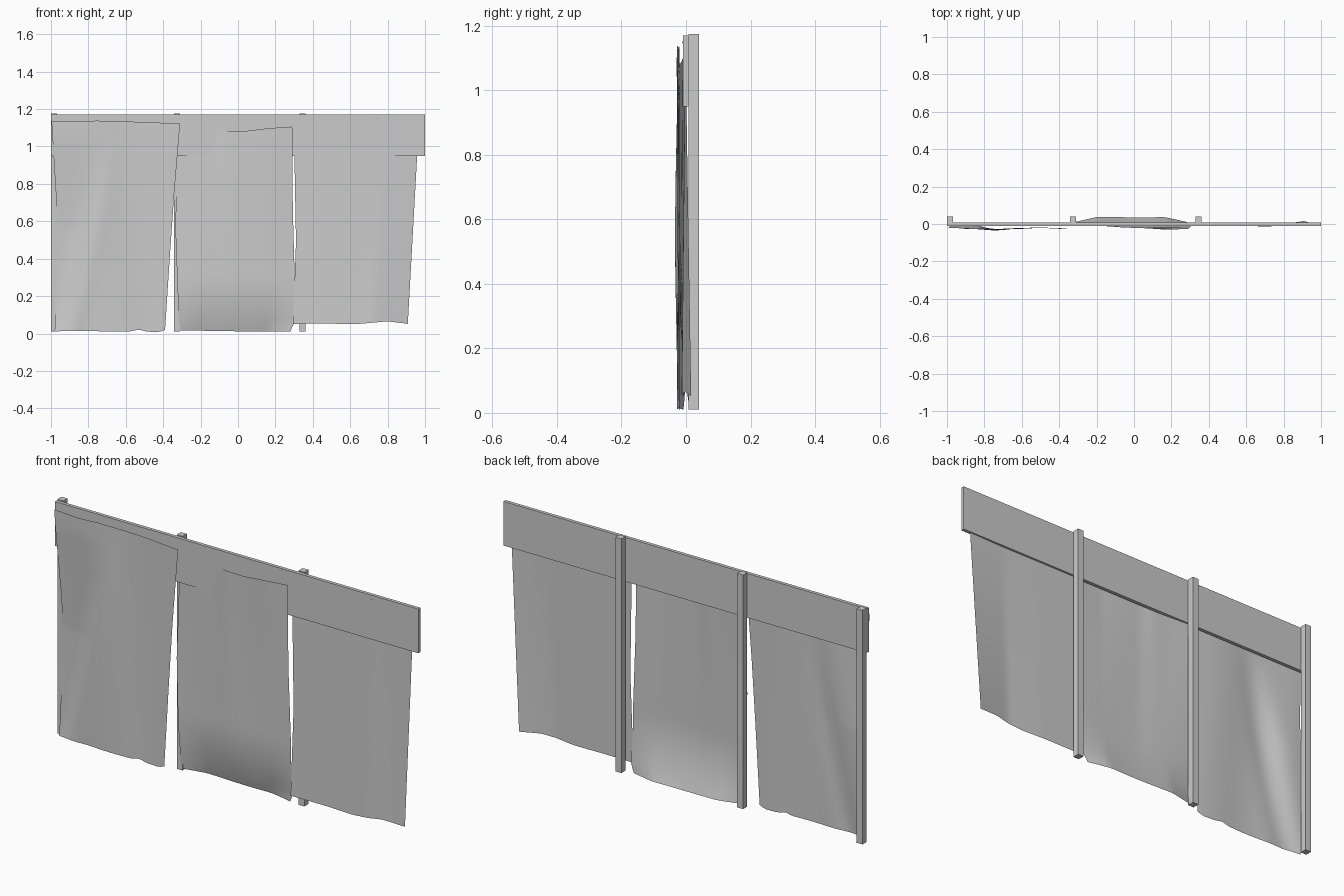
import bpy, bmesh, math
from math import sin, exp

cube = bpy.data.objects.get("Cube")
if cube:
    bpy.data.objects.remove(cube, do_unlink=True)

grey = bpy.data.materials.new("plain_grey")
grey.use_nodes = True
GREY = (0.6, 0.6, 0.6, 1)
grey.diffuse_color = GREY
grey.node_tree.nodes["Principled BSDF"].inputs["Base Color"].default_value = GREY


def finish(name, bm):
    mesh = bpy.data.meshes.new(name)
    bm.to_mesh(mesh)
    bm.free()
    mesh.materials.append(grey)
    ob = bpy.data.objects.new(name, mesh)
    bpy.context.collection.objects.link(ob)
    return ob


def box(name, lo, hi):
    bm = bmesh.new()
    bmesh.ops.create_cube(bm, size=1)
    for v in bm.verts:
        v.co = [a + (b - a) * (c + 0.5) for a, b, c in zip(lo, hi, v.co)]
    return finish(name, bm)


def lerp(points, t):
    """Piecewise linear value through (position, value) points."""
    for (a, p), (b, q) in zip(points, points[1:]):
        if t <= b:
            return p + (q - p) * max(0, (t - a) / (b - a))
    return points[-1][1]


def sheet(name, left, right, top, bottom, depth, nu=32, nv=48):
    """Hanging cloth: side edges give x by height share, hems give z by width share."""
    bm = bmesh.new()
    rows = []
    for j in range(nv + 1):
        v = j / nv
        row = []
        for i in range(nu + 1):
            u = i / nu
            x = lerp(left, v) * (1 - u) + lerp(right, v) * u
            z = lerp(bottom, u) * (1 - v) + lerp(top, u) * v
            row.append(bm.verts.new((x, depth(u, v, x, z), z)))
        rows.append(row)
    for a, b in zip(rows, rows[1:]):
        for i in range(nu):
            bm.faces.new((a[i], a[i + 1], b[i + 1], b[i])).smooth = True
    return finish(name, bm)


# Frame: top board and three posts behind it
box("top_board", (-1, -0.01, 0.95), (1, 0.007, 1.17))
for side, x in (("right", -1), ("middle", -0.342), ("left", 0.328)):
    box(side + "_post", (x, 0.007, 0.01), (x + 0.032, 0.04, 1.175))


# Right-hand cloth, in front of the board, with a diagonal fold at its outer edge
def right_depth(u, v, x, z):
    fold = -0.97 + 0.23 * min(1, z) ** 0.8
    d = x - fold
    fade = min(1, max(0, (1.05 - z) / 0.5))
    tuck = 0.026 / (1 + exp(d / 0.025)) * fade
    return -0.024 + tuck - 0.008 * exp(-((d - 0.07) / 0.06) ** 2) * fade + 0.004 * sin(9 * u + 2 * v)


sheet("right_cloth",
      [(0, -0.98), (0.3, -0.973), (0.6, -0.97), (1, -0.997)],
      [(0, -0.39), (0.35, -0.365), (0.65, -0.342), (1, -0.31)],
      [(0, 1.135), (0.2, 1.132), (0.35, 1.138), (0.75, 1.13), (1, 1.122)],
      [(0, 0.01), (0.1, 0.015), (0.4, 0.012), (0.7, 0.012), (0.76, 0.022), (0.83, 0.01), (0.95, 0.008), (1, 0.02)],
      right_depth)


# Middle cloth, its outer top corner tucked behind the board and its hem swept back
def middle_depth(u, v, x, z):
    sweep = max(0, 1 - z / 0.32) ** 2 * 0.055 * lerp([(0, 0.5), (0.2, 1), (0.8, 1), (1, 0.45)], u)
    top = lerp([(0, 0.003), (0.33, -0.008), (0.45, -0.02), (0.8, -0.03), (1, -0.024)], u)
    return -0.014 * (1 - v) + top * v + sweep + 0.002 * sin(8 * u + 3 * v)


sheet("middle_cloth",
      [(0, -0.315), (0.5, -0.335), (1, -0.32)],
      [(0, 0.28), (0.04, 0.3), (0.3, 0.302), (0.6, 0.293), (1, 0.29)],
      [(0, 1.12), (0.33, 1.1), (0.42, 1.083), (0.6, 1.083), (0.8, 1.098), (1, 1.106)],
      [(0, 0.017), (0.5, 0.012), (1, 0.012)],
      middle_depth)


# Left-hand cloth, pinned inside the board and hanging a little short
def left_depth(u, v, x, z):
    hang = lerp([(0, -0.008), (0.4, -0.008), (0.7, -0.014), (1, 0.016)], u)
    return hang * (1 - v) - 0.002 * v - 0.01 * exp(-((x - 0.745) / 0.035) ** 2) * max(0, v - 0.96) / 0.04


sheet("left_cloth",
      [(0, 0.295), (0.4, 0.31), (0.8, 0.302), (1, 0.31)],
      [(0, 0.908), (0.8, 0.957), (1, 0.965)],
      [(0, 1.15), (1, 1.155)],
      [(0, 0.052), (0.3, 0.053), (0.55, 0.05), (0.82, 0.065), (1, 0.052)],
      left_depth)
